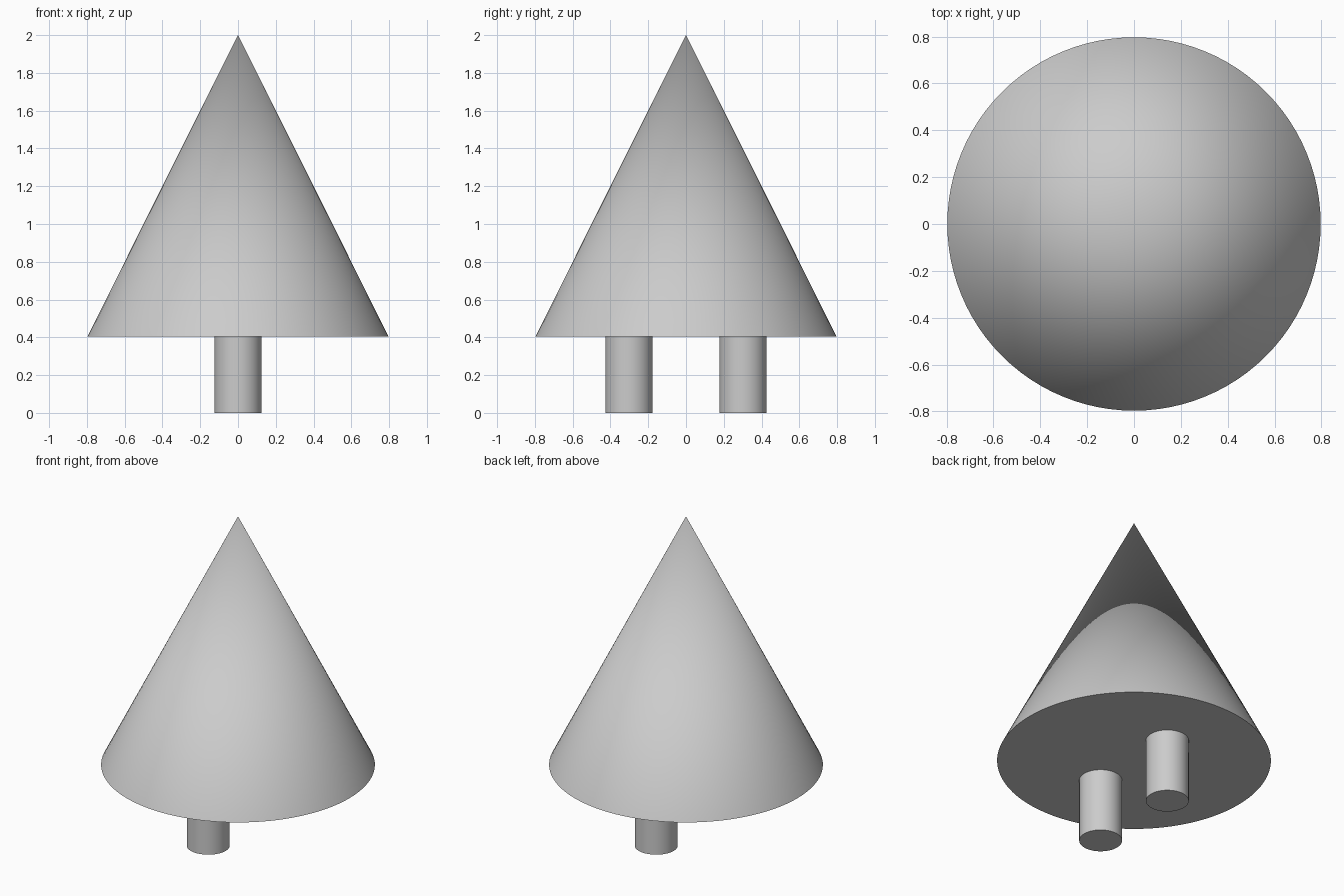
import bpy
from math import radians

default = bpy.data.objects.get("Cube")
if default:
    bpy.data.objects.remove(default, do_unlink=True)

BASE_Z = 0.405
TOP_Z = 2.0


def finish(name):
    obj = bpy.context.object
    obj.name = name
    bpy.ops.object.shade_smooth_by_angle(angle=radians(30))
    return obj


# Large conical body with a closed flat underside
bpy.ops.mesh.primitive_cone_add(
    vertices=96, radius1=0.797, radius2=0, depth=TOP_Z - BASE_Z,
    location=(0, 0, (TOP_Z + BASE_Z) / 2))
finish("cone_body")

# Two round legs, one in front of the other
for name, side in (("front_leg", -1), ("back_leg", 1)):
    bpy.ops.mesh.primitive_cylinder_add(
        vertices=48, radius=0.125, depth=BASE_Z,
        location=(0, side * 0.302, BASE_Z / 2))
    finish(name)
